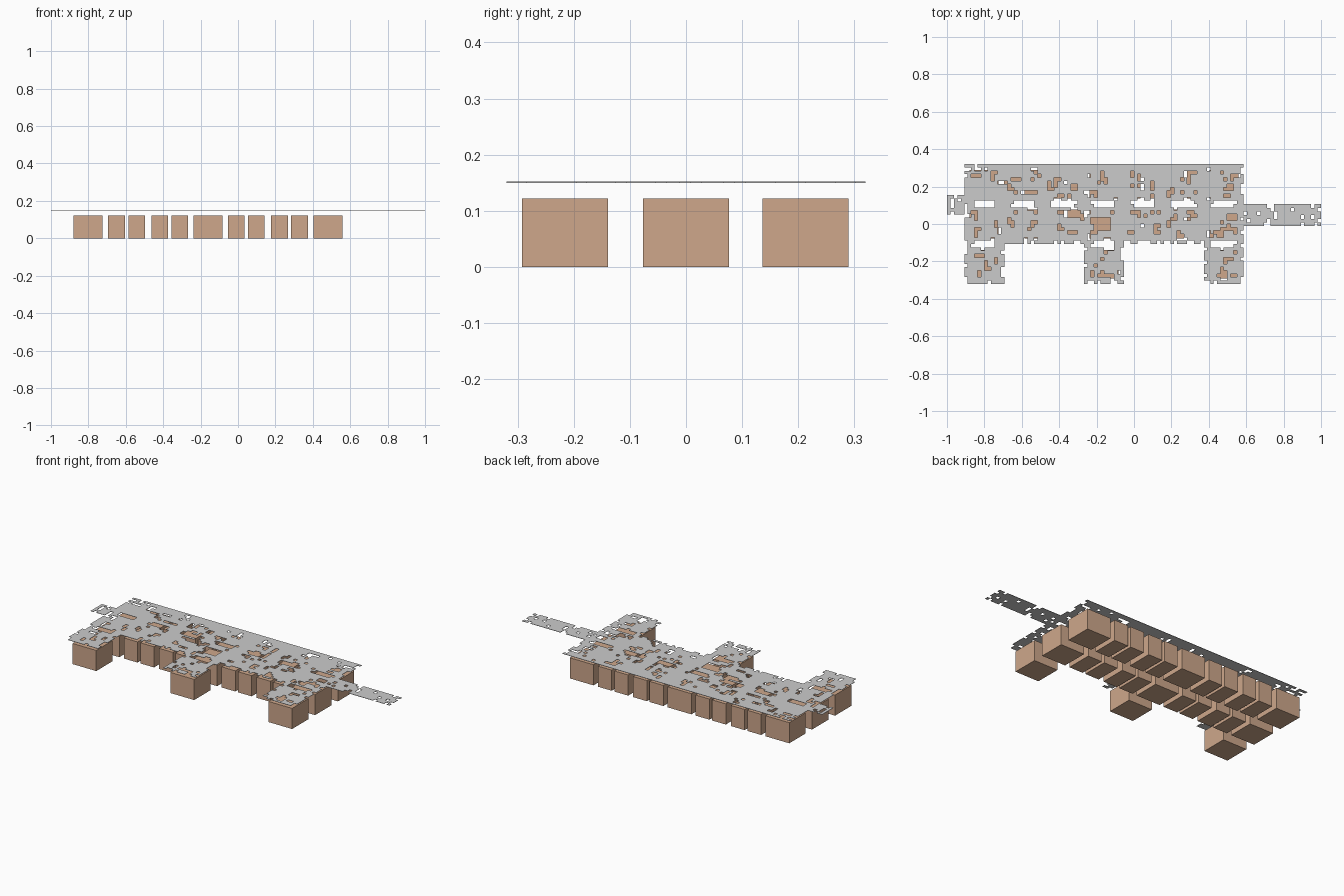
import bpy, bmesh, random

if "Cube" in bpy.data.objects:
    bpy.data.objects.remove(bpy.data.objects["Cube"])

random.seed(7)
M = 2 * 0.32 / 3        # deck module
N = 12                  # cells per module
C = M / N
X0, Y0 = -0.907, -0.32
BLOCK_H, DECK_Z, DECK_T = 0.122, 0.151, 0.002

clay = bpy.data.materials.new("clay")
clay.diffuse_color = (0.62, 0.39, 0.26, 1)
clay.use_nodes = True
clay.node_tree.nodes["Principled BSDF"].inputs["Base Color"].default_value = clay.diffuse_color


def block(name, x, y, w, d=0.153):
    bpy.ops.mesh.primitive_cube_add(size=1, location=(x, y, BLOCK_H / 2))
    o = bpy.context.object
    o.name = name
    o.scale = (w, d, BLOCK_H)
    o.data.materials.append(clay)


def perforated_sheet(name, cells, x0, y0, cx, cy):
    """Thin sheet made of the given grid cells; absent cells are openings."""
    bm = bmesh.new()
    verts = {}

    def v(i, j):
        if (i, j) not in verts:
            verts[i, j] = bm.verts.new((x0 + i * cx, y0 + j * cy, DECK_Z))
        return verts[i, j]

    for i, j in sorted(cells):
        bm.faces.new([v(i, j), v(i + 1, j), v(i + 1, j + 1), v(i, j + 1)])
    me = bpy.data.meshes.new(name)
    bm.to_mesh(me)
    bm.free()
    o = bpy.data.objects.new(name, me)
    bpy.context.collection.objects.link(o)
    s = o.modifiers.new("thickness", "SOLIDIFY")
    s.thickness = DECK_T
    s.offset = 0


# Blocks: two full rows, plus three large blocks in front
CX = -0.16
for y, row in ((0.2127, "back"), (0.0, "middle"), (-0.2155, "front")):
    for dx in (-0.641, 0, 0.641):
        block(row + "_large_block", CX + dx, y, 0.155)
    if row != "front":
        for dx in (0.151, 0.258, 0.381, 0.489):
            for s in (-1, 1):
                block(row + "_narrow_block", CX + s * dx, y, 0.09)

# Main deck: a 7 x 2 module field with three front wings
wings = (0, 3, 6)
modules = {(a, b) for a in range(7) for b in (1, 2)} | {(a, 0) for a in wings}
deck = {(a * N + i, b * N + j) for a, b in modules
        for i in range(N) for j in range(N)}
holes = set()

# Slots along the joints between rows
slots = [(a, 2) for a in range(7)] + [(a, 1) for a in wings]
for a, b in slots:
    for j in (b * N - 1, b * N):
        lo, hi = random.choice((2, 3)), random.choice((9, 10))
        holes |= {(a * N + i, j) for i in range(lo, hi)}

# Central roof opening
holes |= {(i, j) for i in range(39, 44) for j in range(16, 20)}

# Small scattered clusters of square perforations
for a, b in sorted(modules):
    for _ in range(9):
        i = a * N + random.randrange(1, N - 1)
        j = b * N + random.randrange(1, N - 1)
        for _ in range(random.choice((1, 1, 2, 3, 4))):
            holes.add((i, j))
            di, dj = random.choice(((1, 0), (-1, 0), (0, 1), (0, -1)))
            i, j = i + di, j + dj

# Frayed borders, with the long back edge left mostly whole
for i, j in sorted(deck):
    edge = any(n not in deck for n in ((i + 1, j), (i - 1, j), (i, j - 1)))
    if edge and j < 3 * N - 1 and random.random() < 0.28:
        holes.add((i, j))
perforated_sheet("perforated_deck", deck - holes, X0, Y0, C, C)


# Walkways leading off each end
def walkway(name, xa, xb, ya, yb, nx, ny, density):
    cells = {(i, j) for i in range(nx) for j in range(ny)
             if random.random() > density}
    # keep the corners so the outline stays complete
    cells |= {(i, j) for i in (0, nx - 1) for j in (0, ny - 1)}
    perforated_sheet(name, cells, xa, ya, (xb - xa) / nx, (yb - ya) / ny)


walkway("left_walkway", -1.0, X0, 0.05, 0.155, 5, 6, 0.3)
walkway("right_walkway", X0 + 7 * M, 1.0, -0.012, 0.106, 23, 6, 0.17)
